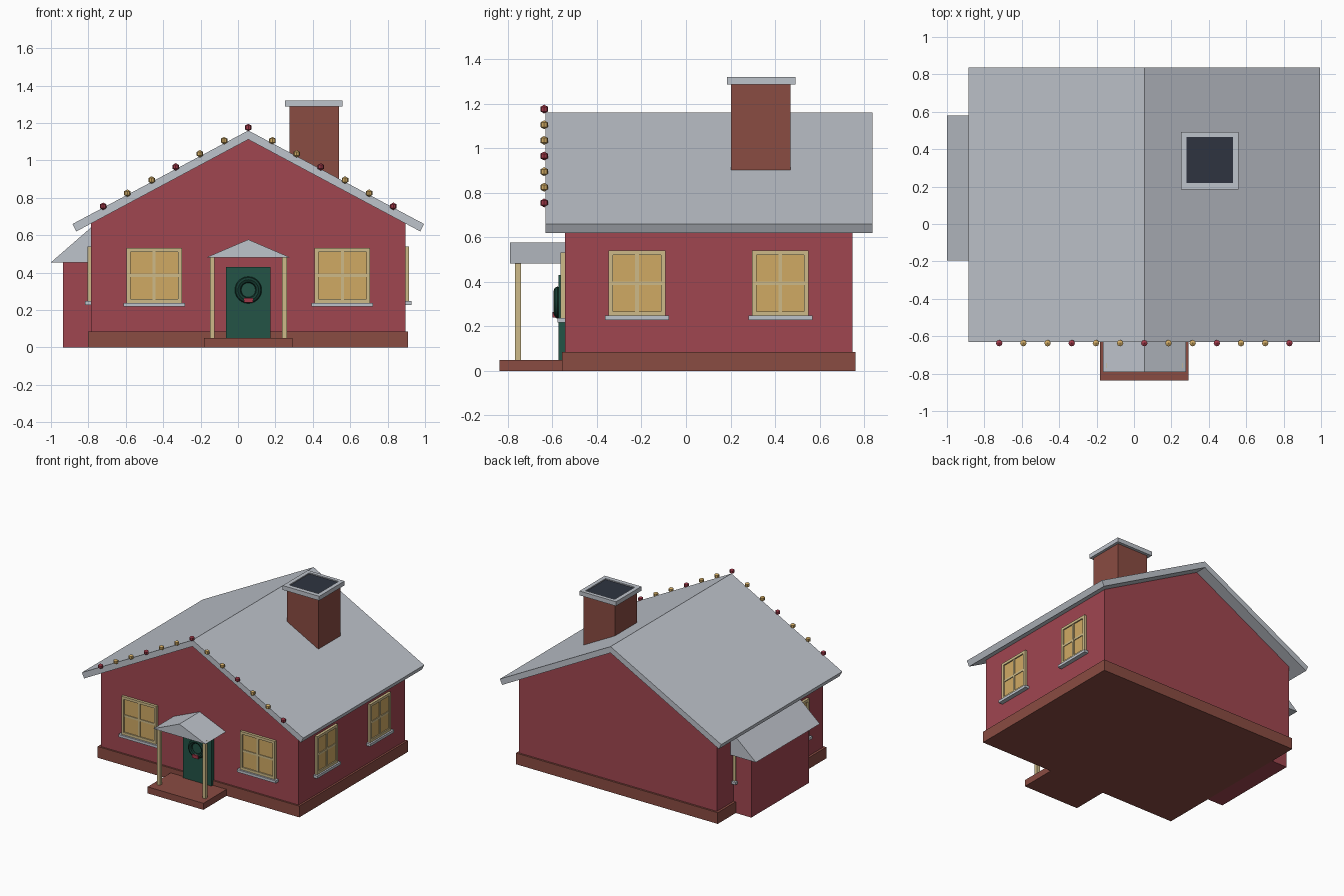
import bpy, bmesh, math
from mathutils import Matrix, Vector

if "Cube" in bpy.data.objects:
    bpy.data.objects.remove(bpy.data.objects["Cube"])


def material(name, r, g, b):
    lin = [((c / 255 + 0.055) / 1.055) ** 2.4 for c in (r, g, b)]
    m = bpy.data.materials.new(name)
    m.diffuse_color = (*lin, 1)
    m.use_nodes = True
    m.node_tree.nodes["Principled BSDF"].inputs["Base Color"].default_value = m.diffuse_color
    return m


RED = material("wall red", 160, 70, 80)
BRICK = material("brick brown", 138, 76, 66)
GREY = material("roof grey", 190, 195, 203)
GOLD = material("warm gold", 208, 170, 100)
TAN = material("trim tan", 205, 186, 136)
GREEN = material("door green", 35, 84, 70)
DARKGREEN = material("wreath green", 22, 60, 50)
SOOT = material("soot dark", 46, 52, 64)
BERRY = material("berry red", 160, 56, 72)

CX = 0.055  # house centre line


def finish(name, bm, mat, matrix=None):
    bmesh.ops.recalc_face_normals(bm, faces=bm.faces)
    me = bpy.data.meshes.new(name)
    bm.to_mesh(me)
    bm.free()
    me.materials.append(mat)
    ob = bpy.data.objects.new(name, me)
    if matrix:
        ob.matrix_world = matrix
    bpy.context.collection.objects.link(ob)
    return ob


def boxes(name, mat, *ranges, matrix=None):
    """One object made of boxes given as (x0, x1, y0, y1, z0, z1)."""
    bm = bmesh.new()
    for x0, x1, y0, y1, z0, z1 in ranges:
        m = Matrix.Translation(((x0 + x1) / 2, (y0 + y1) / 2, (z0 + z1) / 2))
        m = m @ Matrix.Diagonal((x1 - x0, y1 - y0, z1 - z0, 1))
        bmesh.ops.create_cube(bm, size=1, matrix=m)
    return finish(name, bm, mat, matrix)


def prism(name, mat, profile, y0, y1):
    """Extrude an (x, z) profile along y."""
    bm = bmesh.new()
    face = bm.faces.new([bm.verts.new((x, y0, z)) for x, z in profile])
    ext = bmesh.ops.extrude_face_region(bm, geom=[face])["geom"]
    vs = [v for v in ext if isinstance(v, bmesh.types.BMVert)]
    bmesh.ops.translate(bm, verts=vs, vec=(0, y1 - y0, 0))
    return finish(name, bm, mat)


# Foundation, walls and main roof
boxes("foundation", BRICK, (-0.803, 0.91, -0.556, 0.762, 0, 0.086))
prism("walls", RED, [(CX - 0.84, 0.04), (CX + 0.84, 0.04), (CX + 0.84, 0.668),
                     (CX, 1.115), (CX - 0.84, 0.668)], -0.543, 0.748)
prism("main_roof", GREY, [(CX - 0.94, 0.66), (CX - 0.92, 0.62), (CX, 1.112),
                          (CX + 0.92, 0.62), (CX + 0.94, 0.66), (CX, 1.16)],
      -0.63, 0.837)

# Side annex
boxes("annex_walls", RED, (-0.935, -0.77, -0.155, 0.543, 0, 0.47))
prism("annex_roof", GREY, [(-1.0, 0.455), (-0.77, 0.455), (-0.77, 0.655)], -0.195, 0.58)

# Chimney with a capped, dark opening
boxes("chimney", BRICK, (0.275, 0.54, 0.203, 0.47, 0.8, 1.287))
X0, X1, Y0, Y1 = 0.25, 0.56, 0.185, 0.492
boxes("chimney_cap", GREY,
      (X0, X1, Y0, Y0 + 0.034, 1.287, 1.32), (X0, X1, Y1 - 0.028, Y1, 1.287, 1.32),
      (X0, X0 + 0.031, Y0 + 0.034, Y1 - 0.028, 1.287, 1.32),
      (X1 - 0.031, X1, Y0 + 0.034, Y1 - 0.028, 1.287, 1.32))
boxes("chimney_opening", SOOT, (0.278, 0.532, 0.215, 0.468, 1.288, 1.312))

# Porch
boxes("porch_slab", BRICK, (CX - 0.237, CX + 0.237, -0.837, -0.55, 0, 0.05))
for side, label in ((-1, "left"), (1, "right")):
    x = CX + side * 0.193
    boxes("porch_post_" + label, TAN, (x - 0.013, x + 0.013, -0.769, -0.742, 0.05, 0.49))
prism("porch_roof", GREY, [(CX - 0.222, 0.482), (CX + 0.222, 0.482), (CX, 0.577)],
      -0.79, -0.54)

# Door, wreath and bow
boxes("door", GREEN, (CX - 0.12, CX + 0.12, -0.573, -0.54, 0.05, 0.43))
bpy.ops.mesh.primitive_torus_add(major_segments=24, minor_segments=8, major_radius=0.055,
                                 minor_radius=0.017, location=(CX, -0.577, 0.307),
                                 rotation=(math.pi / 2, 0, 0))
wreath = bpy.context.object
wreath.name = "wreath"
wreath.data.materials.append(DARKGREEN)
bpy.ops.object.shade_smooth_by_angle()
boxes("wreath_bow", BERRY, (CX - 0.024, CX + 0.024, -0.6, -0.58, 0.24, 0.265))


def window(name, loc, angle, w, h):
    """Four-pane window; local x runs along the wall and -y points outward."""
    m = Matrix.Translation(Vector(loc)) @ Matrix.Rotation(angle, 4, 'Z')
    a, b, t, d = w / 2, 0.02, 0.008, -0.02
    boxes(name + "_frame", TAN,
          (-a, -a + b, d, 0.005, 0, h), (a - b, a, d, 0.005, 0, h),
          (-a + b, a - b, d, 0.005, 0, b), (-a + b, a - b, d, 0.005, h - b, h),
          (-t, t, d + 0.003, 0.005, b, h - b),
          (-a + b, a - b, d + 0.004, 0.005, h / 2 - t, h / 2 + t), matrix=m)
    boxes(name + "_panes", GOLD, (-a + b, a - b, -0.011, -0.003, b, h - b), matrix=m)
    boxes(name + "_sill", GREY, (-a - 0.017, a + 0.017, -0.033, 0.005, -0.02, 0), matrix=m)


for side, label in ((-1, "left"), (1, "right")):
    window("front_window_" + label, (CX + side * 0.503, -0.543, 0.238), 0, 0.296, 0.293)
    for y, place in ((-0.22, "near"), (0.424, "far")):
        window(f"{label}_window_{place}", (CX + side * 0.84, y, 0.248),
               side * math.pi / 2, 0.254, 0.292)

# String of bulbs along the front gable edge
for i in range(-6, 7):
    bm = bmesh.new()
    bmesh.ops.create_uvsphere(bm, u_segments=8, v_segments=3, radius=0.02)
    loc = (CX + i * 0.1293, -0.637, 1.176 - abs(i) * 0.0702)
    finish(f"bulb_{i + 7}", bm, BERRY if i % 3 == 0 else GOLD, Matrix.Translation(loc))
